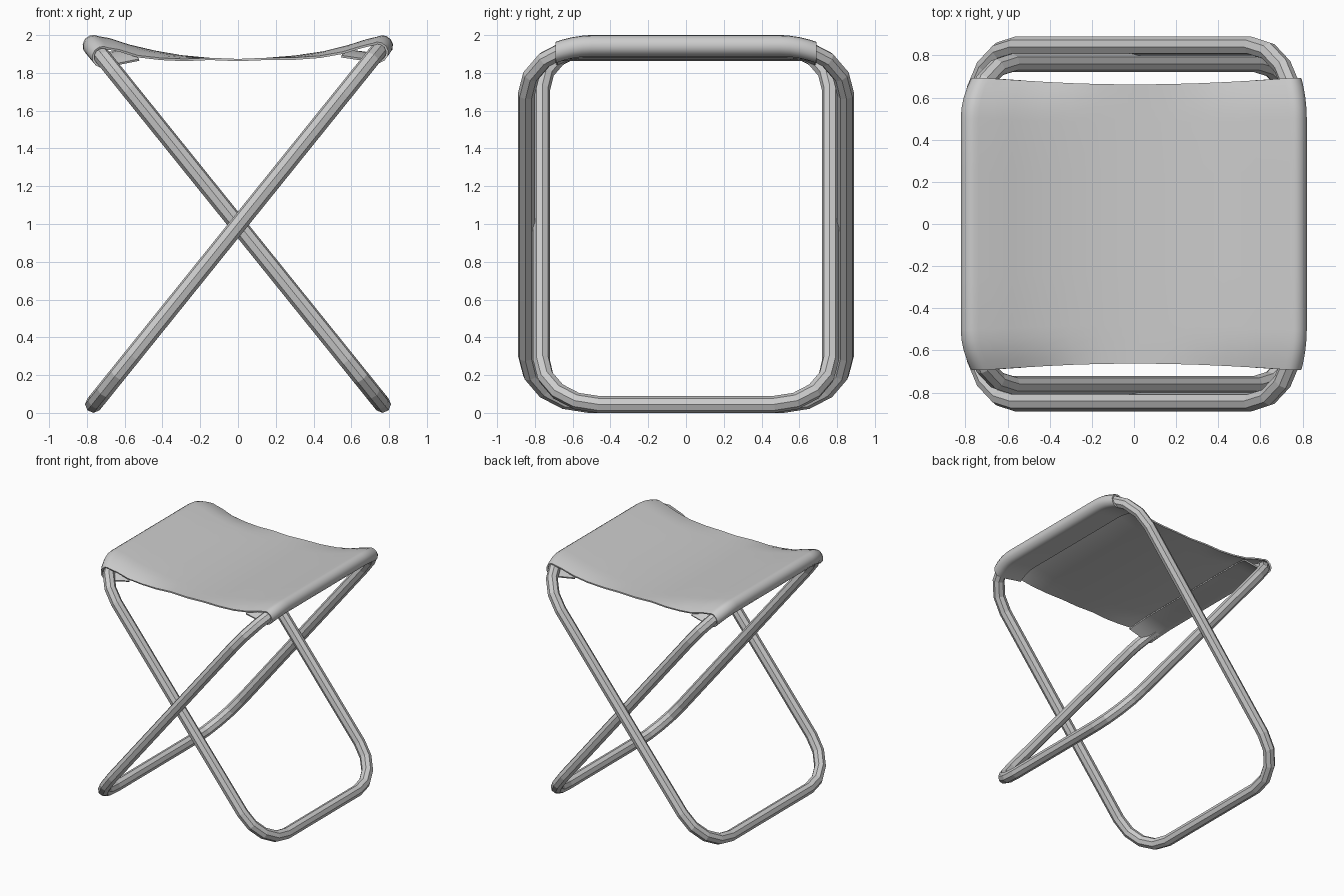
import bpy, bmesh, math
from mathutils import Vector

cube = bpy.data.objects.get("Cube")
if cube:
    bpy.data.objects.remove(cube, do_unlink=True)

grey = bpy.data.materials.new("plain grey")
grey.use_nodes = True
grey.diffuse_color = (0.6, 0.6, 0.6, 1)
grey.node_tree.nodes["Principled BSDF"].inputs["Base Color"].default_value = (0.6, 0.6, 0.6, 1)

BAR_X, MID_Z, RISE = 0.765, 0.995, 0.95    # bar offset, pivot height, half height
HALF_LEN = math.hypot(BAR_X, RISE)
TUBE = 0.045


def add_object(name, mesh):
    obj = bpy.data.objects.new(name, mesh)
    bpy.context.collection.objects.link(obj)
    mesh.materials.clear()
    mesh.materials.append(grey)
    return obj


def frame(name, half_width, radius, side):
    """Rounded rectangular tube loop, leaning towards x = side at the top."""
    path = []
    for k, (sy, sv) in enumerate([(1, 1), (-1, 1), (-1, -1), (1, -1)]):
        cy, cv = sy * (half_width - radius), sv * (HALF_LEN - radius)
        for i in range(5):
            a = math.radians(90 * k + 22.5 * i)
            y, v = cy + radius * math.cos(a), cv + radius * math.sin(a)
            path.append((side * BAR_X * v / HALF_LEN, y, MID_Z + RISE * v / HALF_LEN))
    curve = bpy.data.curves.new(name + "_path", "CURVE")
    curve.dimensions = "3D"
    curve.bevel_depth = TUBE
    curve.bevel_resolution = 2             # eight-sided tube
    spline = curve.splines.new("POLY")
    spline.points.add(len(path) - 1)
    for p, co in zip(spline.points, path):
        p.co = (*co, 1)
    spline.use_cyclic_u = True
    spline.use_smooth = False
    helper = bpy.data.objects.new(name + "_helper", curve)
    bpy.context.collection.objects.link(helper)
    bpy.context.view_layer.update()
    deps = bpy.context.evaluated_depsgraph_get()
    mesh = bpy.data.meshes.new_from_object(helper.evaluated_get(deps))
    bpy.data.objects.remove(helper, do_unlink=True)
    for poly in mesh.polygons:
        poly.use_smooth = False
    add_object(name, mesh)


# Crossed leg frames
frame("outer_frame", 0.845, 0.33, 1)
frame("inner_frame", 0.765, 0.30, -1)

# Pivot pins where the frames cross
for side, name in ((-1, "front_pivot"), (1, "back_pivot")):
    bm = bmesh.new()
    bmesh.ops.create_cone(bm, cap_ends=True, segments=8, radius1=0.015, radius2=0.015, depth=0.08)
    for v in bm.verts:
        v.co = Vector((v.co.x, side * 0.805 + v.co.z, MID_Z + v.co.y))
    bmesh.ops.recalc_face_normals(bm, faces=bm.faces)
    mesh = bpy.data.meshes.new(name)
    bm.to_mesh(mesh)
    bm.free()
    add_object(name, mesh)


# Fabric seat: sagging sheet whose hems wrap round both top bars
def hem(cx, radius, angles):
    return [(cx + radius * math.cos(math.radians(a)), 1.943 + radius * math.sin(math.radians(a)))
            for a in angles]


profile = [(-0.57, 1.925)]
profile += hem(-BAR_X, 0.052, (290, 260, 230, 200, 170, 140, 110, 85, 60))
profile += [(-0.68, 1.978), (-0.58, 1.945), (-0.44, 1.912), (-0.3, 1.888), (-0.15, 1.874), (0, 1.868),
            (0.15, 1.874), (0.3, 1.886), (0.45, 1.908), (0.58, 1.940), (0.68, 1.972)]
profile += hem(BAR_X, 0.050, (120, 95, 70, 40, 10, -20, -50, -80, -110))
profile += [(0.57, 1.92)]

bm = bmesh.new()
rows = []
for t in (-0.69, -0.65, -0.6, -0.55, -0.5, -0.25, 0, 0.25, 0.5, 0.55, 0.6, 0.65, 0.69):
    droop = max(0, (abs(t) - 0.5) / 0.19) ** 2     # hems follow the bent bar ends
    row = []
    for x, z in profile:
        w = min(1, max(0, (abs(x) - 0.15) / 0.45))
        dx, dz = (0.05, -0.06) if x < 0 else (-0.025, -0.035)
        y = t * (0.96 + 0.04 * min(1, abs(x) / 0.75) ** 2)
        row.append(bm.verts.new((x + dx * droop * w, y, z + dz * droop * w)))
    rows.append(row)
for r0, r1 in zip(rows, rows[1:]):
    for i in range(len(profile) - 1):
        bm.faces.new((r0[i], r0[i + 1], r1[i + 1], r1[i]))
bmesh.ops.recalc_face_normals(bm, faces=bm.faces)
# The sheet's outside is its upper side
if sum(f.normal.z * f.calc_area() for f in bm.faces if abs(f.calc_center_median().x) < 0.4) < 0:
    bmesh.ops.reverse_faces(bm, faces=bm.faces)
mesh = bpy.data.meshes.new("fabric_seat")
bm.to_mesh(mesh)
bm.free()
seat = add_object("fabric_seat", mesh)
solid = seat.modifiers.new("thickness", "SOLIDIFY")
solid.thickness = 0.012
solid.offset = 0
bpy.ops.object.select_all(action="DESELECT")
seat.select_set(True)
bpy.context.view_layer.objects.active = seat
bpy.ops.object.modifier_apply(modifier=solid.name)
bpy.ops.object.shade_smooth_by_angle(angle=math.radians(40))
